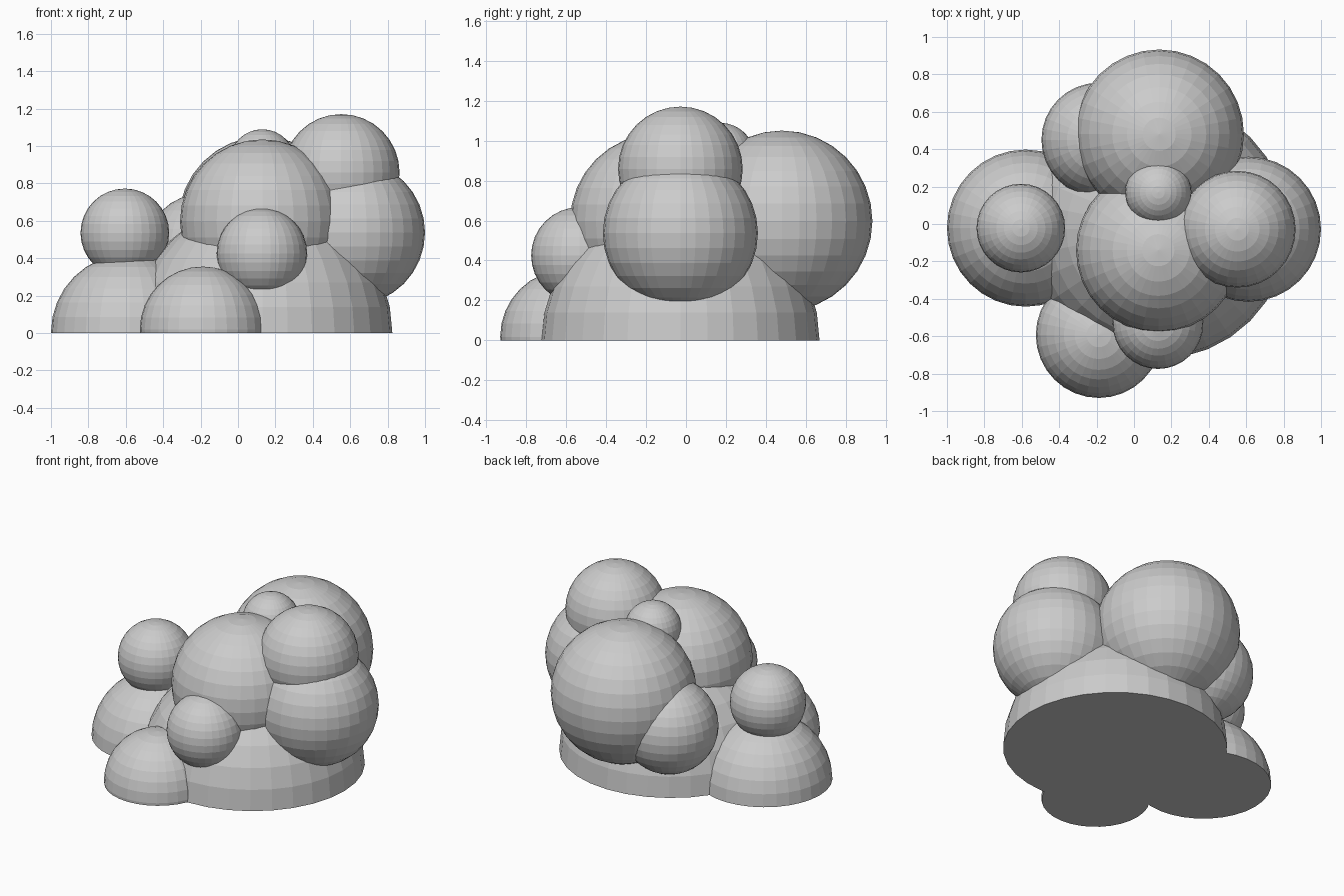
import bpy
import bmesh
from mathutils import Matrix, Vector

if "Cube" in bpy.data.objects:
    bpy.data.objects.remove(bpy.data.objects["Cube"])

# Each puff: name, centre, radius
PUFFS = [
    ("base_dome", (0.13, -0.027, 0.003), 0.695),
    ("left_dome", (-0.58, -0.022, 0.003), 0.42),
    ("left_ball", (-0.605, -0.022, 0.535), 0.237),
    ("front_left_dome", (-0.188, -0.593, 0.018), 0.337),
    ("front_ball", (0.128, -0.533, 0.425), 0.242),
    ("centre_ball", (0.13, -0.14, 0.595), 0.44),
    ("right_ball", (0.612, -0.028, 0.537), 0.388),
    ("right_top_ball", (0.552, -0.028, 0.858), 0.312),
    ("back_ball", (0.135, 0.48, 0.597), 0.453),
    ("back_left_ball", (-0.19, 0.45, 0.44), 0.305),
    ("top_ball", (0.13, 0.17, 0.912), 0.177),
]


def add_object(name, bm):
    mesh = bpy.data.meshes.new(name)
    bm.to_mesh(mesh)
    bm.free()
    obj = bpy.data.objects.new(name, mesh)
    bpy.context.scene.collection.objects.link(obj)
    return obj


def add_puff(name, centre, radius):
    bm = bmesh.new()
    bmesh.ops.create_uvsphere(bm, u_segments=32, v_segments=16, radius=radius,
                              matrix=Matrix.Translation(Vector(centre)))
    return add_object(name, bm)


def combine(target, other, operation):
    mod = target.modifiers.new(other.name, 'BOOLEAN')
    mod.operation = operation
    mod.solver = 'EXACT'
    mod.object = other
    other.hide_render = True


# Faceted puffs merged into one solid
parts = [add_puff(*p) for p in PUFFS]
cluster = parts[0]
for part in parts[1:]:
    combine(cluster, part, 'UNION')

# Flat underside at ground level
bm = bmesh.new()
bmesh.ops.create_cube(bm, size=4, matrix=Matrix.Translation((0, 0, -2)))
cutter = add_object("ground_cutter", bm)
combine(cluster, cutter, 'DIFFERENCE')

# Bake the result and clear the helpers
depsgraph = bpy.context.evaluated_depsgraph_get()
result = bpy.data.meshes.new_from_object(cluster.evaluated_get(depsgraph))
cluster.modifiers.clear()
cluster.data = result
cluster.name = "puff_cluster"
for helper in parts[1:] + [cutter]:
    bpy.data.objects.remove(helper)
